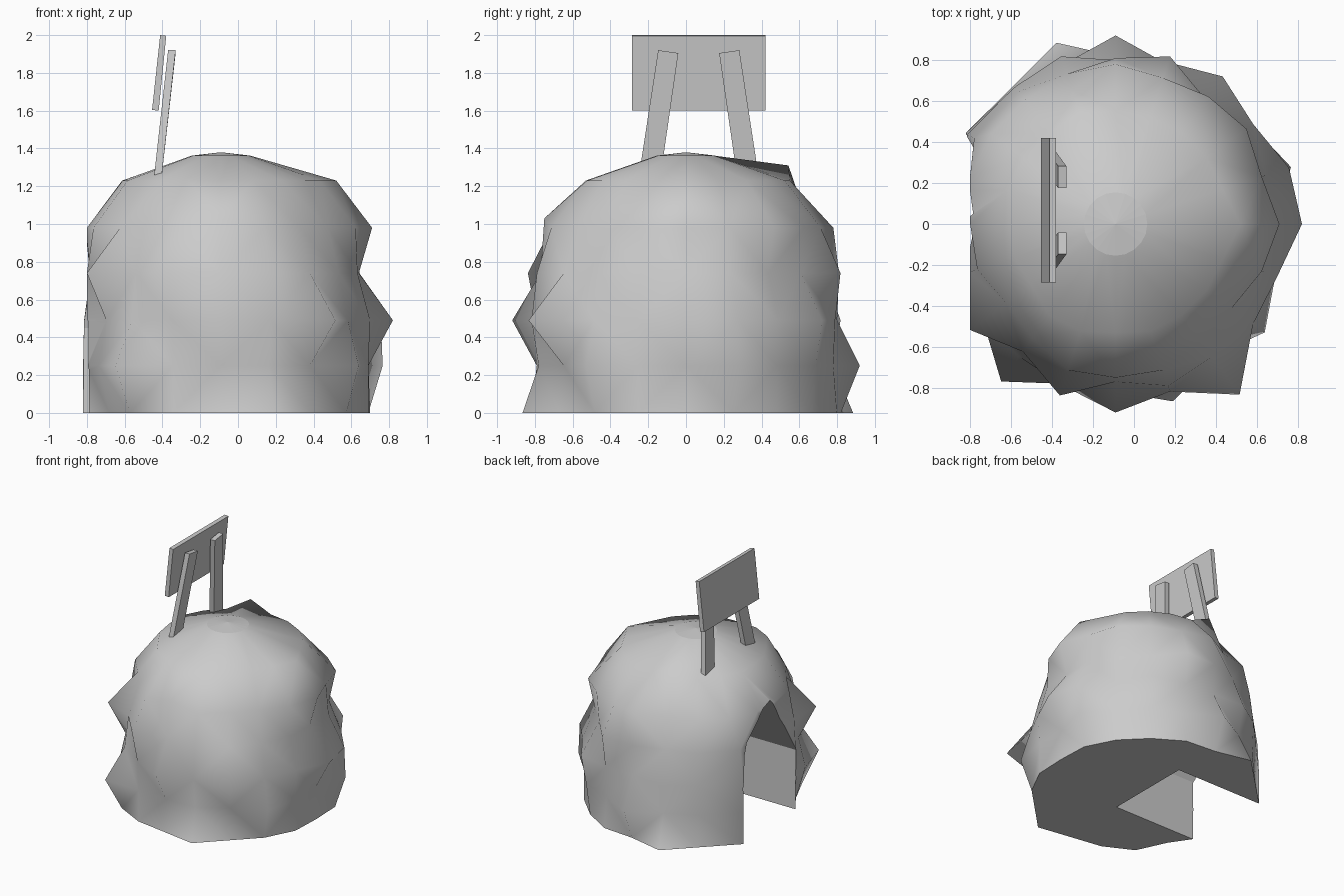
import bpy, bmesh
from math import cos, sin, radians

cube = bpy.data.objects.get("Cube")
if cube:
    bpy.data.objects.remove(cube, do_unlink=True)

stone = bpy.data.materials.new("stone_grey")
stone.use_nodes = True
GREY = (0.6, 0.6, 0.6, 1)
stone.diffuse_color = GREY
stone.node_tree.nodes["Principled BSDF"].inputs["Base Color"].default_value = GREY


def finish(bm, name):
    bmesh.ops.recalc_face_normals(bm, faces=bm.faces)
    mesh = bpy.data.meshes.new(name)
    bm.to_mesh(mesh)
    bm.free()
    mesh.materials.append(stone)
    obj = bpy.data.objects.new(name, mesh)
    bpy.context.collection.objects.link(obj)
    return obj


def prism(name, start, end):
    """Solid between two matching outlines."""
    bm = bmesh.new()
    a = [bm.verts.new(p) for p in start]
    b = [bm.verts.new(p) for p in end]
    bm.faces.new(a)
    bm.faces.new(b[::-1])
    for i in range(len(a)):
        j = (i + 1) % len(a)
        bm.faces.new((a[i], a[j], b[j], b[i]))
    return finish(bm, name)


# Rock dome: rings of (height, radius) with individual bumps and dents
SEGMENTS = 20
CENTRE_X = -0.09
WALL_X = -0.80
RINGS = [(0, .82), (.25, .82), (.49, .83), (.74, .77),
         (.98, .75), (1.23, .55), (1.362, .155)]
BUMPS = [
    {0: .79, 4: .84, 6: .93, 7: .84, 12: .73, 16: .91},
    {0: .78, 1: .90, 3: .85, 5: .92, 12: .80, 13: .95, 15: .79, 17: .80, 18: .90},
    {0: .91, 1: .89, 3: .89, 5: .80, 6: .86, 12: .75, 13: .80, 15: .92, 16: .86, 17: 1.03},
    {0: .73, 2: .74, 3: .75, 4: .86, 5: .81, 7: .80, 12: .88, 14: .88, 16: .83, 17: .80, 19: .76},
    {0: .80, 2: .79, 3: .77, 5: .78, 6: .69, 10: .71, 11: .71, 12: .66, 13: .69, 17: .71, 18: .70},
    {0: .61, 6: .57, 10: .52, 11: .52, 12: .51, 15: .53},
    {},
]

bm = bmesh.new()
rings = []
for level, (z, radius) in enumerate(RINGS):
    ring = []
    for k in range(SEGMENTS):
        a = radians(360 / SEGMENTS * k)
        r = BUMPS[level].get(k, radius)
        x = max(CENTRE_X + r * cos(a), WALL_X)
        ring.append(bm.verts.new((x, r * sin(a), z)))
    rings.append(ring)
rings[5][6].co.z += .08
rings[4][15].co.z += .05
# Upright rock edge beside the doorway
for level, corner in enumerate([(-.82, .445), (-.82, .445), (-.815, .435), (-.78, .42)]):
    rings[level][8].co.xy = corner
peak = bm.verts.new((CENTRE_X, 0, 1.38))
for k in range(SEGMENTS):
    n = (k + 1) % SEGMENTS
    for low, high in zip(rings, rings[1:]):
        bm.faces.new((low[k], low[n], high[n], high[k]))
    bm.faces.new((rings[-1][k], rings[-1][n], peak))
bm.faces.new(rings[0][::-1])
bmesh.ops.triangulate(bm, faces=[f for f in bm.faces if len(f.verts) == 4])
dome = finish(bm, "rock_dome")

# Arched doorway cut into the side
arch = [(-.27, -.1), (-.27, .48), (.05, 1), (.16, .98), (.35, .77), (.435, .45), (.44, -.1)]
cutter = prism("doorway_cutter", [(-1.2, y, z) for y, z in arch], [(-.06, y, z) for y, z in arch])
cutter.hide_render = True
cut = dome.modifiers.new("doorway", "BOOLEAN")
cut.object = cutter
cut.operation = "DIFFERENCE"
cut.solver = "EXACT"
bpy.ops.object.select_all(action="DESELECT")
bpy.context.view_layer.objects.active = dome
dome.select_set(True)
bpy.ops.object.modifier_apply(modifier="doorway")
bpy.data.objects.remove(cutter, do_unlink=True)

# Smooth rock; flat base, top cap and doorway walls
for face in dome.data.polygons:
    x, y, z = face.center
    inside = -.7 < x < .1 and -.3 < y < .46 and z < 1.03
    face.use_smooth = not (inside or z < .001 or z > 1.364)

# Leaning sign board
board = [(-.455, 1.604), (-.42, 1.6), (-.38, 1.996), (-.412, 2)]
prism("sign_board", [(x, -.285, z) for x, z in board], [(x, .42, z) for x, z in board])

# Two splayed posts, mirrored about the board's middle
MIDDLE = .0675
for side, label in ((-1, "front"), (1, "back")):
    def rect(x, inner, outer, z, drop):
        y0, y1 = MIDDLE + side * inner, MIDDLE + side * outer
        return [(x, y0, z - drop), (x, y1, z), (x + .04, y1, z), (x + .04, y0, z - drop)]
    prism("sign_post_" + label, rect(-.45, .21, .325, 1.2, 0), rect(-.37, .108, .215, 1.92, .015))
